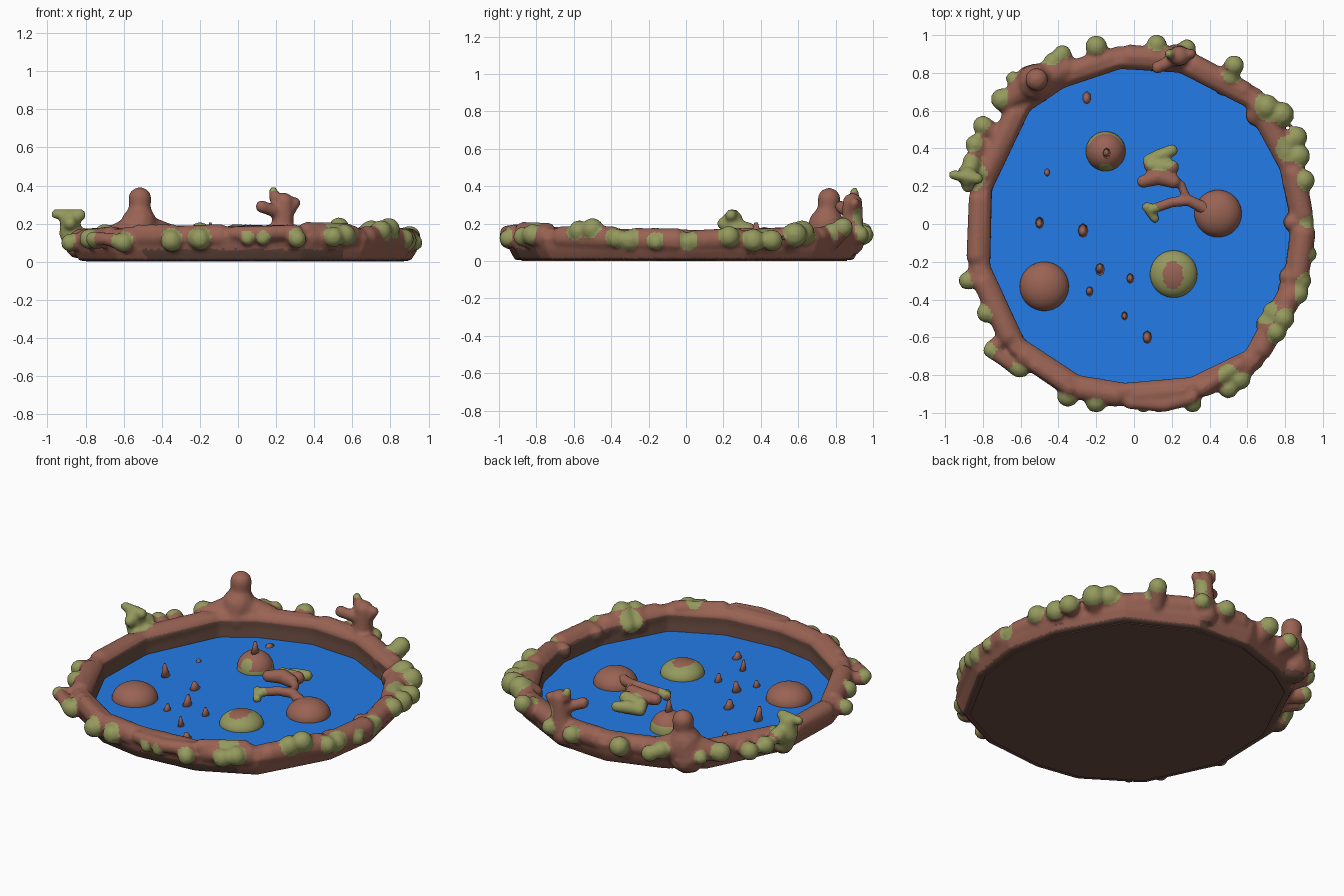
import bpy, bmesh, math, random
from mathutils import Vector, Matrix

if "Cube" in bpy.data.objects:
    bpy.data.objects.remove(bpy.data.objects["Cube"])
random.seed(4)

def material(name, rgb):
    m = bpy.data.materials.new(name)
    m.diffuse_color = (*rgb, 1)
    m.use_nodes = True
    m.node_tree.nodes["Principled BSDF"].inputs["Base Color"].default_value = m.diffuse_color
    return m

BROWN = material("clay brown", (0.32, 0.125, 0.088))
GREEN = material("moss green", (0.30, 0.32, 0.11))
BLUE = material("water blue", (0.02, 0.235, 0.95))
DARK = material("dark earth", (0.15, 0.075, 0.055))
WATER_Z = 0.037

def add_object(name, bm, mats, smooth=True):
    me = bpy.data.meshes.new(name)
    bm.to_mesh(me)
    bm.free()
    for m in mats:
        me.materials.append(m)
    for p in me.polygons:
        p.use_smooth = smooth
    ob = bpy.data.objects.new(name, me)
    bpy.context.collection.objects.link(ob)
    return ob

def limb(bm, pts, radii):
    """Chain of overlapping balls along a path, fused later by remeshing."""
    pts = [Vector(p) for p in pts]
    for a, b, ra, rb in zip(pts, pts[1:], radii, radii[1:]):
        n = max(1, math.ceil((b - a).length / (0.5 * min(ra, rb))))
        for k in range(n + 1):
            t = k / n
            bmesh.ops.create_icosphere(bm, subdivisions=2, radius=ra + (rb - ra) * t,
                                       matrix=Matrix.Translation(a.lerp(b, t)))

def is_dark(c, n):
    """Bare earth: underside, inner basin wall, and the undercut at the front."""
    inward = n.x * c.x + n.y * c.y < -0.45 * math.hypot(c.x, c.y)
    wall = inward and c.z < 0.135 and math.hypot(c.x, c.y) > 0.6
    return wall or (n.z < -0.6 and c.z < 0.04) or (c.z < 0.065 and c.y < -0.78 and abs(c.x) < 0.55)

def fuse(ob, voxel, moss):
    """Fuse overlapping lumps, soften, then paint moss by distance to moss balls."""
    r = ob.modifiers.new("fuse", 'REMESH')
    r.mode = 'VOXEL'
    r.voxel_size = voxel
    s = ob.modifiers.new("soften", 'SMOOTH')
    s.factor, s.iterations = 0.5, 2
    dg = bpy.context.evaluated_depsgraph_get()
    me = bpy.data.meshes.new_from_object(ob.evaluated_get(dg))
    ob.modifiers.clear()
    ob.data = me
    me.materials.clear()
    for m in (BROWN, GREEN, DARK):
        me.materials.append(m)
    for p in me.polygons:
        p.use_smooth = True
        if any((p.center - c).length < d for c, d in moss):
            p.material_index = 1
        elif is_dark(p.center, p.normal):
            p.material_index = 2

# Inner outline of the basin
P = [(-.37, .72), (-.07, .82), (.24, .80), (.59, .62), (.77, .29), (.83, 0), (.79, -.30),
     (.59, -.67), (.30, -.81), (-.05, -.84), (-.29, -.80), (-.58, -.61), (-.76, -.22),
     (-.75, .18), (-.55, .60)]
P = [Vector((x, y, 0)) for x, y in P]
N = len(P)

def prism(name, grow, z0, z1, mat):
    bm = bmesh.new()
    lo = [bm.verts.new(p + p.normalized() * grow + Vector((0, 0, z0))) for p in P]
    hi = [bm.verts.new(v.co + Vector((0, 0, z1 - z0))) for v in lo]
    bm.faces.new(lo)
    bm.faces.new(hi)
    for i in range(N):
        bm.faces.new((lo[i], lo[i - 1], hi[i - 1], hi[i]))
    bmesh.ops.recalc_face_normals(bm, faces=bm.faces)
    return add_object(name, bm, [mat], False)

prism("pond_floor", 0.04, 0.0, 0.022, DARK)
prism("water", 0.02, 0.0225, WATER_Z, BLUE)

# Rim wall swept around the outline
def crest(p):
    return 0.80 + 0.20 * abs(p.normalized().y)

profile = [(0, .005), (.005, .10), (0, .15), (.03, .185), (.09, .18), (.125, .13), (.105, .06), (.075, .005)]
bm = bmesh.new()
rings = []
for p in P:
    d = p.normalized()
    rings.append([bm.verts.new(p + d * o + Vector((0, 0, z * crest(p)))) for o, z in profile])
M = len(profile)
for i in range(N):
    a, b = rings[i - 1], rings[i]
    for j in range(M):
        bm.faces.new((a[j - 1], a[j], b[j], b[j - 1]))
bmesh.ops.recalc_face_normals(bm, faces=bm.faces)

# Log-like bulges along each rim segment
for i in range(N):
    a, b = P[i - 1], P[i]
    ends = []
    for t in (0.17, 0.83):
        p = a.lerp(b, t)
        ends.append(p + p.normalized() * 0.072 + Vector((0, 0, 0.135 * crest(p))))
    r = random.uniform(0.06, 0.07)
    limb(bm, ends, [r, r * 0.92])

# Moss knobs around the outside: x, y, z, radius
knobs = [(-.20, .94, .15, .06), (-.38, .90, .14, .05), (-.43, .86, .16, .05), (-.64, .77, .13, .04),
         (.12, .95, .14, .055), (.28, .93, .14, .05), (.53, .84, .18, .055), (.51, .78, .15, .055),
         (.70, .62, .15, .07), (.78, .58, .14, .07), (.86, .46, .11, .06), (.87, .36, .11, .065),
         (.90, .23, .13, .06), (.90, .01, .10, .055), (.925, -.16, .10, .045), (.88, -.30, .11, .06),
         (.87, -.37, .12, .055), (.79, -.50, .17, .062), (.75, -.57, .16, .06), (.56, -.82, .14, .06),
         (.50, -.87, .13, .055), (.31, -.95, .12, .05), (.05, -.965, .12, .036), (.13, -.965, .12, .036),
         (-.20, -.94, .12, .06), (-.35, -.91, .11, .06), (-.60, -.76, .10, .055), (-.75, -.66, .11, .045),
         (-.78, -.47, .12, .055), (-.88, -.30, .10, .05), (-.84, .42, .13, .055), (-.80, .52, .12, .055),
         (-.70, .66, .14, .06)]
moss = []
for x, y, z, r in knobs:
    c = Vector((x, y, z))
    root = Vector((x * .93, y * .93, .11))
    limb(bm, [root, c], [r * 0.9, r])
    moss.append((c + Vector((x, y, 0.6)) * 0.015, r * 1.05))
moss += [(Vector((.72, -.48, .14)), .07), (Vector((-.40, .75, .14)), .03),
         (Vector((.50, -.80, .18)), .06), (Vector((.72, .62, .19)), .08), (Vector((.82, .40, .16)), .07)]

# Tall mossy post on the left
limb(bm, [(-.84, .25, .08), (-.88, .26, .15), (-.88, .25, .22)], [.065, .06, .055])
limb(bm, [(-.83, .24, .245), (-.955, .26, .25)], [.033, .027])
limb(bm, [(-.88, .2, .2), (-.86, .33, .16)], [.035, .05])
moss += [(Vector((-.89, .26, .22)), .12), (Vector((-.87, .28, .13)), .08)]

# Knobbed peak at the back left
limb(bm, [(-.53, .74, .11), (-.52, .75, .19), (-.515, .76, .265), (-.515, .765, .33)],
     [.11, .10, .058, .063])
limb(bm, [(-.67, .65, .13), (-.52, .76, .17), (-.36, .82, .14)], [.055, .09, .06])

# Branched stump at the back
limb(bm, [(.22, .88, .1), (.235, .89, .2), (.24, .89, .31)], [.075, .06, .055])
limb(bm, [(.24, .89, .30), (.19, .9, .33), (.185, .9, .37)], [.035, .028, .025])
limb(bm, [(.22, .88, .26), (.15, .84, .28), (.125, .83, .29)], [.04, .033, .035])
limb(bm, [(.25, .89, .25), (.3, .9, .31)], [.04, .03])
moss += [(Vector((.185, .91, .385)), .035), (Vector((.29, .93, .24)), .045)]

# Front lip logs and the loose lower-left arm
limb(bm, [(-.02, -.945, .15), (.16, -.955, .15), (.3, -.92, .155)], [.037, .042, .042])
limb(bm, [(-.52, -.75, .155), (-.34, -.87, .155)], [.042, .042])
limb(bm, [(.36, -.87, .165), (.56, -.74, .165)], [.045, .042])
limb(bm, [(-.76, -.67, .12), (-.69, -.72, .12), (-.61, -.77, .1)], [.04, .035, .045])

# Keep everything above the ground, then fuse into one rim
for v in bm.verts:
    v.co.z = max(v.co.z, 0.004)
fuse(add_object("pond_rim", bm, [BROWN]), 0.013, moss)

# Domed islands: x, y, radius, height, moss rule
def island(name, x, y, r, h, rule):
    bm = bmesh.new()
    bmesh.ops.create_uvsphere(bm, u_segments=48, v_segments=32, radius=1)
    cut = bmesh.ops.bisect_plane(bm, geom=bm.verts[:] + bm.edges[:] + bm.faces[:], dist=1e-5,
                                 plane_co=(0, 0, -.12), plane_no=(0, 0, -1), clear_outer=True)
    edges = [e for e in cut["geom_cut"] if isinstance(e, bmesh.types.BMEdge)]
    bmesh.ops.edgeloop_fill(bm, edges=edges)
    for f in bm.faces:
        f.material_index = int(rule(f.calc_center_median()))
    bmesh.ops.transform(bm, verts=bm.verts, matrix=Matrix.Translation((x, y, WATER_Z))
                        @ Matrix.Diagonal((r, r, h, 1)))
    add_object(name, bm, [BROWN, GREEN])

island("island_back", -.15, .385, .105, .105,
       lambda c: c.z < .5 and c.y > .3 or c.z < .2 or (c - Vector((0, -.85, .5))).length < .35)
island("island_right", .445, .055, .125, .09, lambda c: False)
island("island_left", -.475, -.33, .13, .09, lambda c: False)
island("island_front", .21, -.265, .125, .075,
       lambda c: (c.x + .03) ** 2 / .2 + (c.y + .05) ** 2 / .34 > 1)

# Small spikes poking from the water: x, y, radius, height, lean
def spike(name, x, y, z, r, h, lean):
    bm = bmesh.new()
    bmesh.ops.create_cone(bm, cap_ends=True, segments=8, radius1=r, radius2=r * .3, depth=h,
                          matrix=Matrix.Translation((x, y, z + h / 2)) @ Matrix.Rotation(lean, 4, 'X')
                          @ Matrix.Diagonal((1, 1.4, 1, 1)))
    add_object(name, bm, [BROWN])

spike("island_spike", -.145, .375, .13, .022, .075, 0)
spots = [(-.25, .66, .03, .025), (-.46, .27, .02, .025), (-.5, .0, .024, .09), (-.27, -.04, .03, .055),
         (-.18, -.235, .026, .07), (-.235, -.355, .022, .045), (-.02, -.29, .022, .055),
         (-.05, -.49, .018, .07), (.07, -.605, .028, .045)]
for i, (x, y, r, h) in enumerate(spots):
    spike(f"water_spike_{i + 1}", x, y, .027, r, h, random.uniform(-.25, .25))

# Driftwood branch and mossy log in the middle of the pond
bm = bmesh.new()
limb(bm, [(.38, .08, .08), (.29, .125, .095), (.20, .115, .09), (.10, .08, .07)],
     [.035, .03, .028, .027])
limb(bm, [(.28, .13, .095), (.25, .21, .10)], [.024, .022])
limb(bm, [(.07, .09, .065), (.11, .03, .05)], [.028, .024])
limb(bm, [(.05, .225, .10), (.13, .25, .11), (.21, .225, .11)], [.035, .045, .038])
limb(bm, [(.09, .31, .09), (.20, .30, .10)], [.04, .04])
limb(bm, [(.08, .335, .07), (.14, .36, .08), (.20, .39, .08)], [.036, .04, .033])
fuse(add_object("driftwood", bm, [BROWN]), 0.009,
     [(Vector((.09, .055, .06)), .062), (Vector((.14, .37, .09)), .1)])
